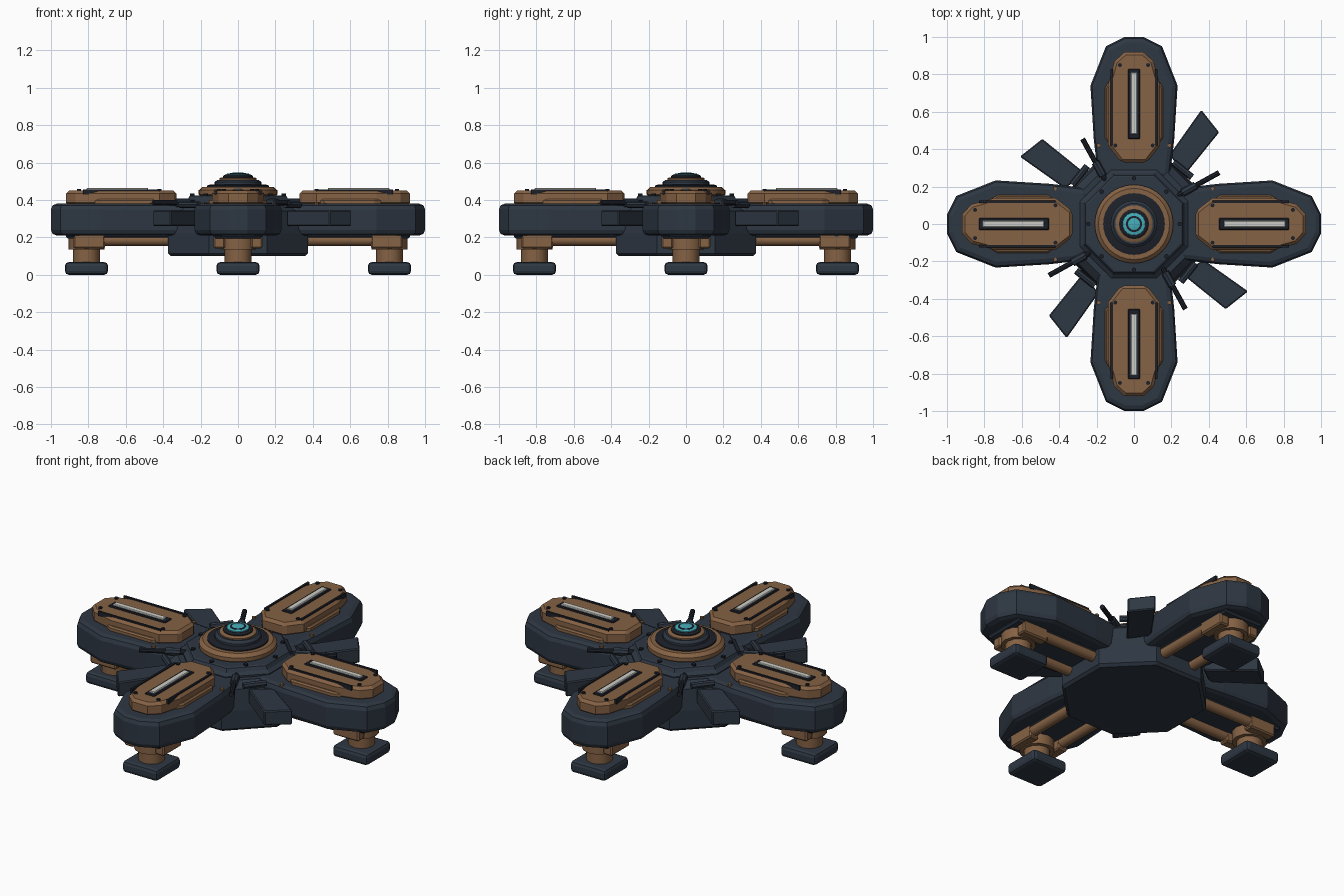
import bpy, bmesh, math
from mathutils import Matrix, Vector

if "Cube" in bpy.data.objects:
    bpy.data.objects.remove(bpy.data.objects["Cube"])


def mat(name, rgb):
    m = bpy.data.materials.new(name)
    m.diffuse_color = (*rgb, 1)
    m.use_nodes = True
    m.node_tree.nodes["Principled BSDF"].inputs["Base Color"].default_value = m.diffuse_color
    return m


NAVY = mat("navy_hull", (0.027, 0.038, 0.055))
BLACK = mat("dark_trim", (0.012, 0.015, 0.022))
BRONZE = mat("bronze", (0.235, 0.122, 0.058))
LIGHT = mat("pale_light", (0.60, 0.60, 0.57))
CYAN = mat("cyan_lens", (0.06, 0.42, 0.50))


def finish(name, bm, material, bevel=0, segs=1, turn=0, smooth=False):
    bmesh.ops.recalc_face_normals(bm, faces=bm.faces)
    me = bpy.data.meshes.new(name)
    bm.to_mesh(me)
    bm.free()
    me.materials.append(material)
    ob = bpy.data.objects.new(name, me)
    bpy.context.collection.objects.link(ob)
    ob.rotation_euler.z = turn
    if bevel:
        mod = ob.modifiers.new("bevel", "BEVEL")
        mod.width, mod.segments = bevel, segs
        mod.limit_method, mod.angle_limit = "ANGLE", math.radians(50)
    if smooth:
        bpy.ops.object.select_all(action="DESELECT")
        ob.select_set(True)
        bpy.context.view_layer.objects.active = ob
        bpy.ops.object.shade_smooth_by_angle(angle=math.radians(35))
    return ob


def prism(name, pts, z0, z1, material, bevel=0, segs=1, turn=0):
    bm = bmesh.new()
    low = [bm.verts.new((x, y, z0)) for x, y in pts]
    high = [bm.verts.new((x, y, z1)) for x, y in pts]
    bm.faces.new(low)
    bm.faces.new(high)
    for i in range(len(pts)):
        j = (i + 1) % len(pts)
        bm.faces.new((low[i], low[j], high[j], high[i]))
    return finish(name, bm, material, bevel, segs, turn)


def box(name, x, y, z, material, bevel=0, turn=0, segs=1):
    pts = [(x[0], y[0]), (x[1], y[0]), (x[1], y[1]), (x[0], y[1])]
    return prism(name, pts, z[0], z[1], material, bevel, segs, turn)


def mirrored(half):
    return half + [(x, -y) for x, y in reversed(half)]


def rod(name, a, b, r, material, turn=0, sides=8):
    a, b = Vector(a), Vector(b)
    bm = bmesh.new()
    m = Matrix.Translation((a + b) / 2) @ (b - a).to_track_quat("Z", "Y").to_matrix().to_4x4()
    bmesh.ops.create_cone(bm, cap_ends=True, segments=sides, radius1=r, radius2=r,
                          depth=(b - a).length, matrix=m)
    return finish(name, bm, material, turn=turn, smooth=True)


def lathe(name, profile, sides, material, phase=0, smooth=True):
    bm = bmesh.new()
    rings = []
    for r, z in profile:
        rings.append([bm.verts.new((r * math.cos(phase + i * math.tau / sides),
                                    r * math.sin(phase + i * math.tau / sides), z))
                      for i in range(sides)])
    for a, b in zip(rings, rings[1:]):
        for i in range(sides):
            j = (i + 1) % sides
            bm.faces.new((a[i], a[j], b[j], b[i]))
    bm.faces.new(rings[0])
    bm.faces.new(rings[-1])
    return finish(name, bm, material, smooth=smooth)


# Central hub: octagonal lower body and raised deck
k = 1 / math.cos(math.pi / 8)
lathe("hub_body", [(0.36 * k, 0.10), (0.375 * k, 0.115), (0.375 * k, 0.22), (0.36 * k, 0.34),
                   (0.32 * k, 0.375)], 8, NAVY, math.pi / 8, False)
lathe("hub_deck", [(0.29 * k, 0.35), (0.29 * k, 0.385), (0.27 * k, 0.40), (0.26 * k, 0.42),
                   (0.25 * k, 0.425)], 8, NAVY, math.pi / 8, False)

# Stacked dome rings
lathe("bronze_collar", [(0.20, 0.42), (0.21, 0.43), (0.21, 0.452), (0.19, 0.47), (0.16, 0.47)],
      32, BRONZE)
lathe("dark_ring", [(0.165, 0.45), (0.165, 0.477), (0.15, 0.482)], 32, BLACK)
lathe("dome_step", [(0.125, 0.47), (0.125, 0.495), (0.11, 0.508)], 32, NAVY)
lathe("inner_bronze_ring", [(0.10, 0.50), (0.10, 0.515), (0.09, 0.521)], 32, BRONZE)
lathe("lens_housing", [(0.08, 0.51), (0.08, 0.528), (0.07, 0.535)], 32, BLACK)
lathe("lens_ring", [(0.062, 0.53), (0.06, 0.540), (0.055, 0.542)], 32, CYAN)
lathe("lens_groove", [(0.043, 0.535), (0.043, 0.544)], 24, BLACK)
lathe("lens_core", [(0.032, 0.538), (0.032, 0.545), (0.025, 0.547)], 24, CYAN)

ARM = mirrored([(0.24, 0.19), (0.45, 0.215), (0.74, 0.233), (0.95, 0.15), (1.0, 0.05)])
PLATE = mirrored([(0.33, 0.07), (0.42, 0.14), (0.74, 0.14), (0.87, 0.105), (0.92, 0.05)])
SKIRT = mirrored([(0.43, 0.13), (0.46, 0.155), (0.73, 0.155), (0.77, 0.13)])
FIN = [(0.36, 0.61), (0.455, 0.49), (0.27, 0.26), (0.19, 0.37)]

for q in range(4):
    t = q * math.pi / 2
    # Arm hull with its bronze cover
    prism("arm_hull", ARM, 0.21, 0.38, NAVY, 0.03, 2, t)
    prism("arm_cover_skirt", SKIRT, 0.37, 0.405, BRONZE, 0.008, 1, t)
    prism("arm_cover", PLATE, 0.37, 0.45, BRONZE, 0.016, 1, t)
    # Light strip in its frame
    box("light_frame", (0.455, 0.83), (-0.032, 0.032), (0.44, 0.457), BLACK, 0.004, t)
    box("light_strip", (0.48, 0.81), (-0.018, 0.018), (0.45, 0.465), LIGHT, 0.004, t)
    for s in (-1, 1):
        # Cover rails and bolts
        box("cover_rail", (0.42, 0.83), (s * 0.119 - 0.006, s * 0.119 + 0.006),
            (0.43, 0.457), BLACK, 0, t)
        for x, y in ((0.85, 0.075), (0.42, 0.10)):
            rod("cover_bolt", (x, s * y, 0.44), (x, s * y, 0.458), 0.011, BLACK, t)
        rod("hull_bolt", (0.42, s * 0.19, 0.37), (0.42, s * 0.19, 0.388), 0.011, BRONZE, t)
        # Underside struts
        rod("under_strut", (0.32, s * 0.10, 0.185), (0.80, s * 0.10, 0.185), 0.03, BRONZE, t, 12)
        box("strut_clamp", (0.71, 0.88), (s * 0.10 - 0.03, s * 0.10 + 0.03),
            (0.14, 0.22), BRONZE, 0.008, t)
    box("under_keel", (0.34, 0.92), (-0.13, 0.13), (0.195, 0.23), NAVY, 0.01, t)
    # Leg and foot
    rod("leg_collar", (0.81, 0, 0.135), (0.81, 0, 0.22), 0.095, BRONZE, t, 12)
    rod("leg_post", (0.81, 0, 0.05), (0.81, 0, 0.15), 0.072, BRONZE, t, 12)
    box("foot", (0.695, 0.925), (-0.115, 0.115), (0.0, 0.068), NAVY, 0.02, t, 2)
    # Diagonal fin with hinge block
    prism("diagonal_fin", FIN, 0.26, 0.345, NAVY, 0.006, 1, t)
    rod("fin_hinge", (0.21, 0.33, 0.375), (0.31, 0.25, 0.375), 0.018, NAVY, t)
    # Thin antenna bar
    rod("antenna_bar", (0.22, 0.145, 0.385), (0.455, 0.275, 0.385), 0.014, BLACK, t)
    rod("antenna_bracket", (0.26, 0.167, 0.385), (0.33, 0.206, 0.385), 0.022, NAVY, t)
    # Deck bolts and small blocks
    rod("deck_bolt", (0.245, 0, 0.415), (0.245, 0, 0.434), 0.012, BLACK, t)
    rod("deck_bolt", (0.173, 0.173, 0.415), (0.173, 0.173, 0.434), 0.012, BLACK, t)
